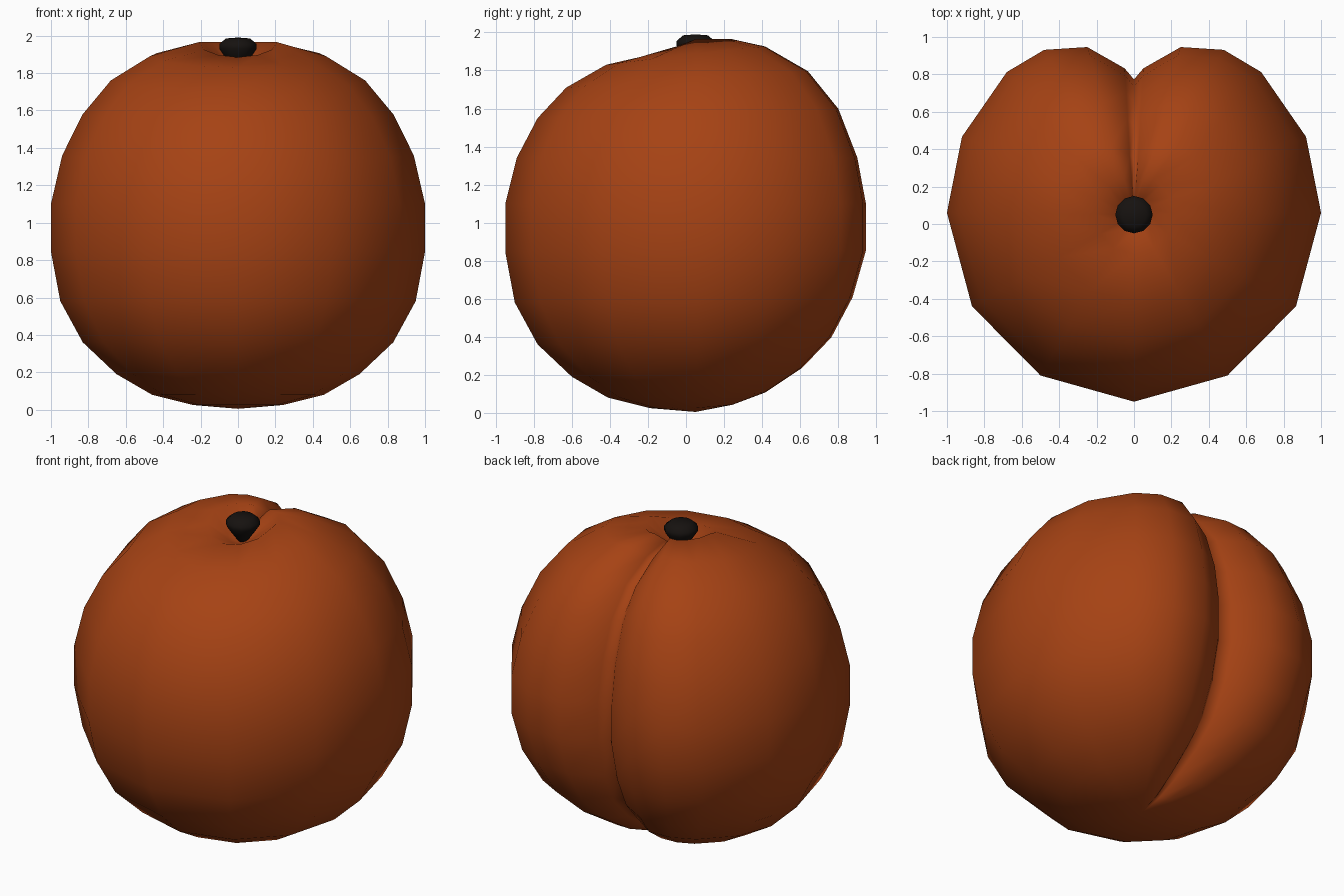
import bpy, bmesh, math

if "Cube" in bpy.data.objects:
    bpy.data.objects.remove(bpy.data.objects["Cube"])

CY = 0.05  # fruit axis sits slightly behind the origin


def material(name, rgb):
    m = bpy.data.materials.new(name)
    m.diffuse_color = (*rgb, 1)
    m.use_nodes = True
    m.node_tree.nodes["Principled BSDF"].inputs["Base Color"].default_value = m.diffuse_color
    return m


def loft(name, rings, bottom, top, mat):
    """Skin closed rings of points and close both ends with a pole."""
    bm = bmesh.new()
    rows = [[bm.verts.new(p) for p in ring] for ring in rings]
    n = len(rows[0])
    lo, hi = bm.verts.new(bottom), bm.verts.new(top)
    for a, b in zip(rows, rows[1:]):
        for i in range(n):
            j = (i + 1) % n
            bm.faces.new((a[i], a[j], b[j], b[i]))
    for i in range(n):
        j = (i + 1) % n
        bm.faces.new((lo, rows[0][j], rows[0][i]))
        bm.faces.new((hi, rows[-1][i], rows[-1][j]))
    bmesh.ops.recalc_face_normals(bm, faces=bm.faces)
    for f in bm.faces:
        f.smooth = True
    me = bpy.data.meshes.new(name)
    bm.to_mesh(me)
    bm.free()
    me.materials.append(mat)
    ob = bpy.data.objects.new(name, me)
    bpy.context.collection.objects.link(ob)
    return ob


# Half outline from front centre round to the groove at the back, mirrored
half = [(0, -1), (.5, -.86), (.866, -.49), (1, .01), (.92, .42), (.68, .77),
        (.48, .89), (.25, .905), (.05, .79), (0, .73)]
outline = half + [(-x, y) for x, y in half[-2:0:-1]]

# Per ring: radius, height, back lift, front drop, back scale, groove drop
profile = [
    (.24, .025, .02, 0, .90, -.02),
    (.46, .08, .03, 0, .88, -.06),
    (.65, .19, .05, 0, .95, -.05),
    (.83, .36, .04, 0, .95, -.02),
    (.95, .58, .03, 0, .96, 0),
    (1.0, .845, .01, 0, .99, 0),
    (1.0, 1.10, 0, 0, .99, 0),
    (.94, 1.36, -.02, .02, 1, 0),
    (.83, 1.58, .02, .03, 1, .02),
    (.68, 1.76, .04, .05, .96, .05),
    (.47, 1.89, .04, .06, .86, .09),
    (.21, 1.965, 0, .08, 1.0, .10),
    (.09, 1.87, 0, .03, 1.0, .02),
]
rings = []
for r, z, lift, drop, back, groove in profile:
    ring = []
    for x, y in outline:
        h = z + (lift * y if y > 0 else drop * y)
        if abs(x) < .02 and y > 0:
            h -= groove
        elif abs(x) < .1 and y > 0:
            h -= groove * .5
        sy = back if y > .1 else 1
        ring.append((x * r, CY + y * r * sy, h))
    rings.append(ring)
loft("fruit_body", rings, (0, CY, .005), (0, CY, 1.82),
     material("fruit_skin", (.38, .055, .007)))

# Dark stem seated in the top dimple
N = 12
stem = [[(r * math.sin(i * math.tau / N), CY + r * math.cos(i * math.tau / N), z)
         for i in range(N)]
        for r, z in [(.03, 1.83), (.07, 1.885), (.1, 1.93), (.1, 1.955), (.065, 1.985)]]
loft("stem", stem, (0, CY, 1.80), (0, CY, 1.99), material("stem_dark", (.008, .006, .005)))
